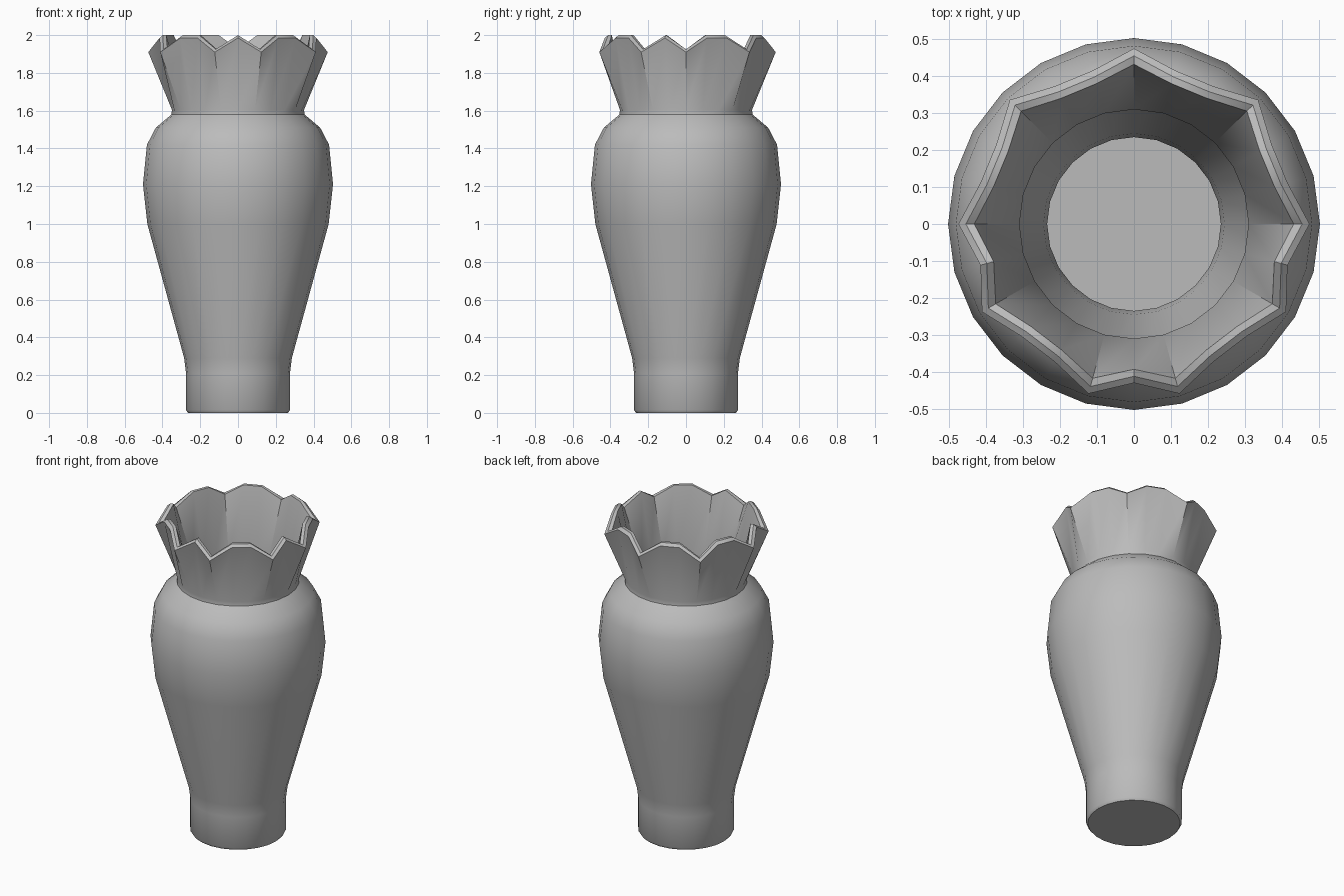
import bpy
import bmesh
from math import sin, cos, radians

cube = bpy.data.objects.get("Cube")
if cube:
    bpy.data.objects.remove(cube)

SIDES = 24
STEP = 360 / SIDES
# Pleat angles, unevenly spaced: petals between them span two or three sides
PLEATS = {0, 45, 90, 135, 180, 210, 255, 285, 330}

grey = bpy.data.materials.new("grey ceramic")
grey.use_nodes = True
colour = (0.5, 0.5, 0.5, 1)
grey.diffuse_color = colour
grey.node_tree.nodes["Principled BSDF"].inputs["Base Color"].default_value = colour

bm = bmesh.new()


def ring(r, z):
    """Plain circular ring."""
    return [bm.verts.new((r * cos(radians(i * STEP)), r * sin(radians(i * STEP)), z))
            for i in range(SIDES)]


def rim_ring(pleat, petal):
    """Ruffled ring: pleats flare out and dip, petals stay in and rise."""
    verts = []
    for i in range(SIDES):
        a = round(i * STEP)
        r, z = pleat if a in PLEATS else petal
        verts.append(bm.verts.new((r * cos(radians(a)), r * sin(radians(a)), z)))
    return verts


# Outer wall from foot to neck
outer = [(0.265, 0), (0.275, 0.015), (0.275, 0.21), (0.285, 0.29), (0.48, 1.0),
         (0.503, 1.21), (0.482, 1.42), (0.435, 1.51), (0.352, 1.58), (0.35, 1.605)]
# Inner wall from neck to floor
inner = [(0.31, 1.605), (0.315, 1.56), (0.40, 1.48), (0.445, 1.41), (0.465, 1.21),
         (0.44, 1.0), (0.245, 0.29), (0.235, 0.21), (0.235, 0.04)]

rings = [ring(r, z) for r, z in outer]
# Chamfered ruffled lip
rings += [rim_ring((0.475, 1.91), (0.43, 1.985)),
          rim_ring((0.455, 1.925), (0.412, 2.0)),
          rim_ring((0.432, 1.925), (0.393, 2.0))]
rings += [ring(r, z) for r, z in inner]

for low, high in zip(rings, rings[1:]):
    for i in range(SIDES):
        j = (i + 1) % SIDES
        bm.faces.new((low[i], low[j], high[j], high[i]))
# Base and inside floor
bm.faces.new(rings[0][::-1])
bm.faces.new(rings[-1])
bmesh.ops.recalc_face_normals(bm, faces=bm.faces[:])

mesh = bpy.data.meshes.new("vase")
bm.to_mesh(mesh)
bm.free()
mesh.materials.append(grey)
vase = bpy.data.objects.new("vase", mesh)
bpy.context.collection.objects.link(vase)
bpy.context.view_layer.objects.active = vase
vase.select_set(True)
bpy.ops.object.shade_smooth_by_angle(angle=radians(35))
